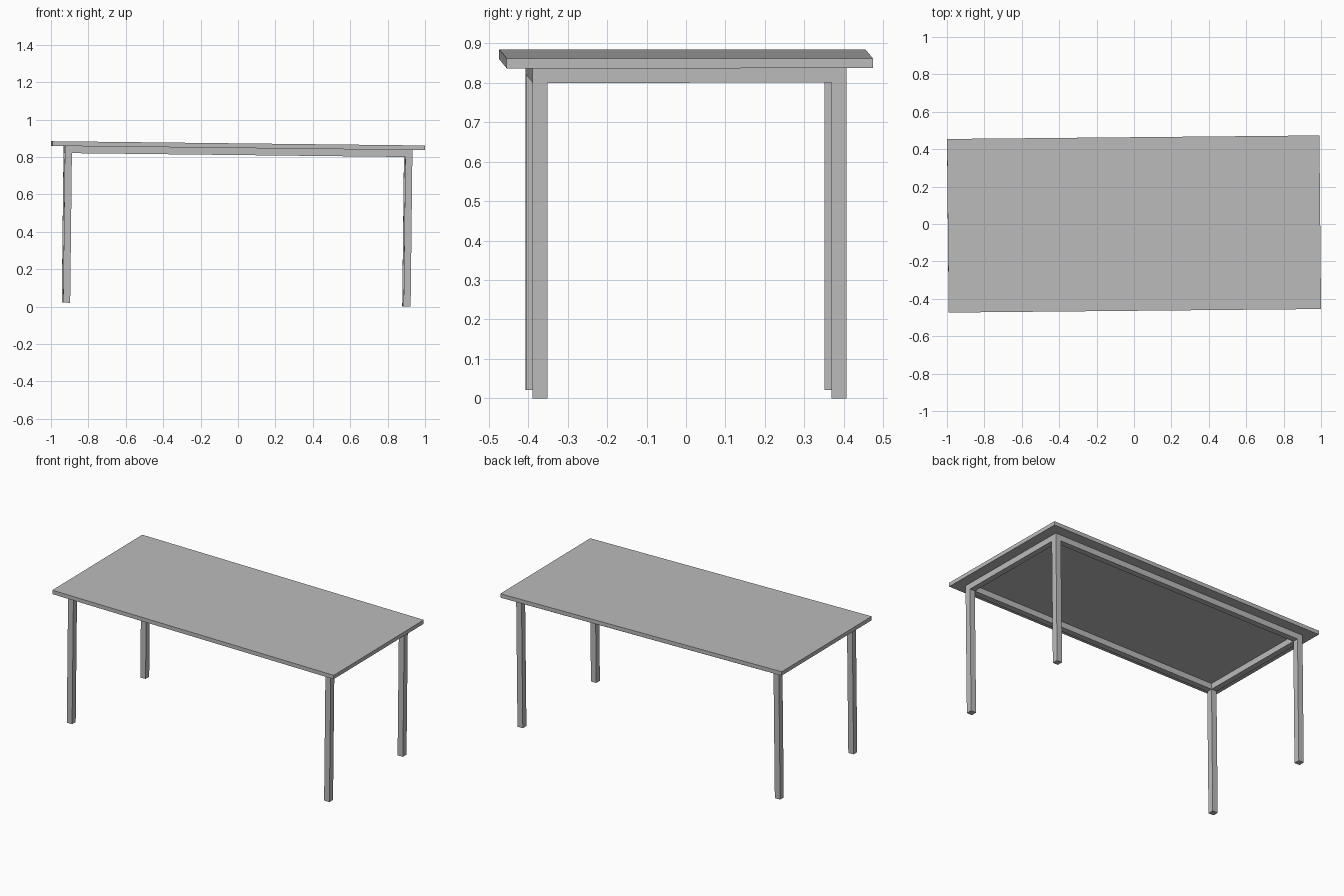
import bpy
from mathutils import Matrix, Vector

cube = bpy.data.objects.get("Cube")
if cube:
    bpy.data.objects.remove(cube, do_unlink=True)

# Single plain grey finish
grey = bpy.data.materials.new("plain grey")
grey.use_nodes = True
colour = (0.5, 0.5, 0.5, 1)
grey.diffuse_color = colour
grey.node_tree.nodes["Principled BSDF"].inputs["Base Color"].default_value = colour

# The whole table stands slightly turned and tilted
placement = (Matrix.Translation((-0.0098, 0, 0))
             @ Matrix.Rotation(0.0115, 4, "Y")
             @ Matrix.Rotation(0.0095, 4, "Z"))


def box(name, low, high):
    """Box between two corners, placed in the tilted table frame."""
    low, high = Vector(low), Vector(high)
    bpy.ops.mesh.primitive_cube_add(size=1)
    obj = bpy.context.object
    obj.name = name
    size = Matrix.Diagonal((*(high - low), 1))
    obj.data.transform(placement @ Matrix.Translation((low + high) / 2) @ size)
    obj.data.materials.append(grey)
    return obj


LENGTH, WIDTH = 1.991, 0.928
FLOOR, RAIL, UNDERSIDE, TOP = 0.0106, 0.8107, 0.8482, 0.8732
BAR = 0.0375                      # square section of legs and rails
OUT_X, OUT_Y = 0.929, 0.3975      # outer faces of the frame
IN_X, IN_Y = OUT_X - BAR, OUT_Y - BAR

# Table top
box("table_top", (-LENGTH / 2, -WIDTH / 2, UNDERSIDE), (LENGTH / 2, WIDTH / 2, TOP))

# Legs at the four corners
for sx, side in ((-1, "right"), (1, "left")):
    for sy, end in ((-1, "front"), (1, "back")):
        xs = sorted((sx * IN_X, sx * OUT_X))
        ys = sorted((sy * IN_Y, sy * OUT_Y))
        box(f"{end}_{side}_leg", (xs[0], ys[0], FLOOR), (xs[1], ys[1], UNDERSIDE))

# Long rails between the legs
for sy, end in ((-1, "front"), (1, "back")):
    ys = sorted((sy * IN_Y, sy * OUT_Y))
    box(f"{end}_rail", (-IN_X, ys[0], RAIL), (IN_X, ys[1], UNDERSIDE))

# Short rails between the legs
for sx, side in ((-1, "right"), (1, "left")):
    xs = sorted((sx * IN_X, sx * OUT_X))
    box(f"{side}_rail", (xs[0], -IN_Y, RAIL), (xs[1], IN_Y, UNDERSIDE))
